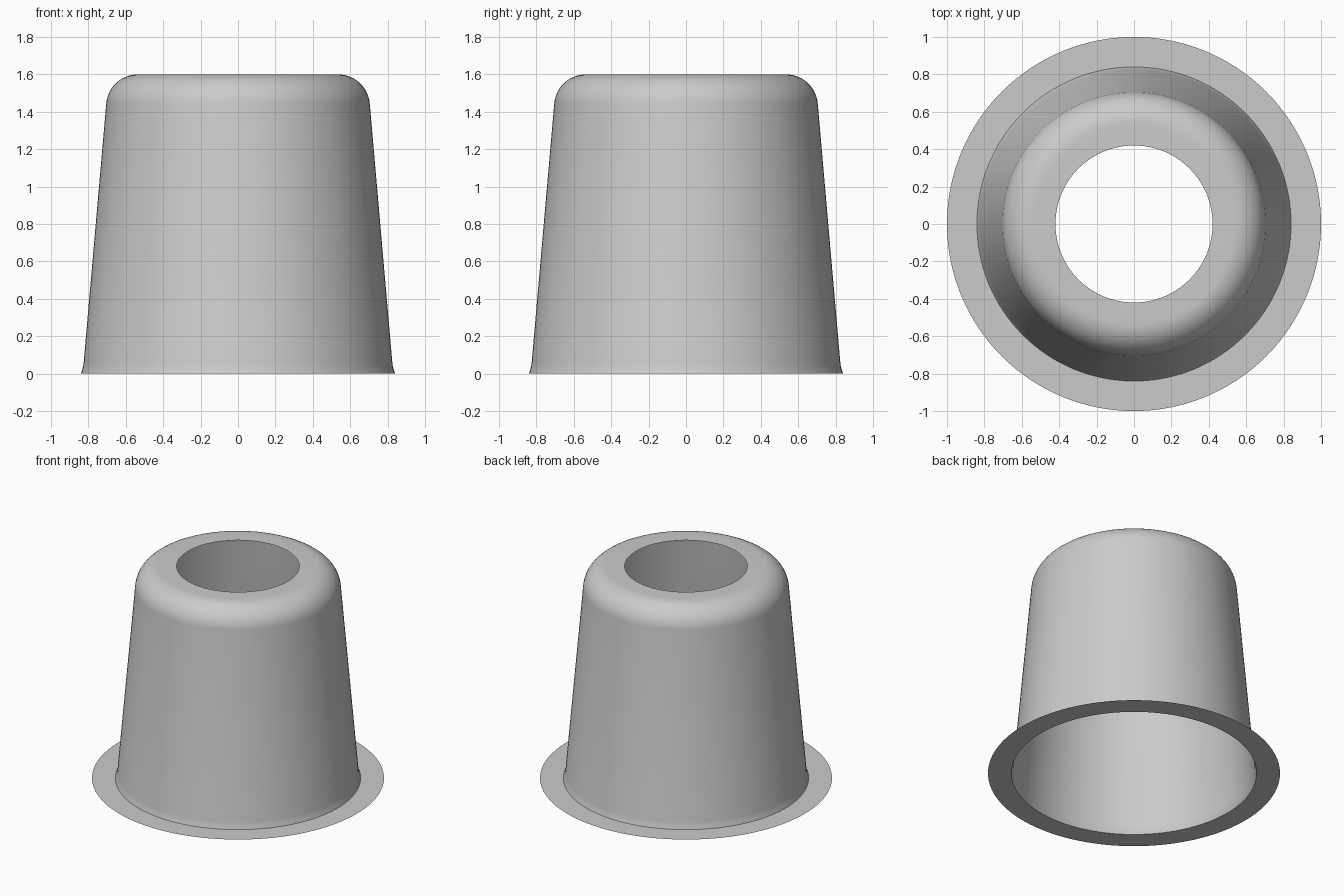
import bpy
import bmesh
import math

cube = bpy.data.objects.get("Cube")
if cube:
    bpy.data.objects.remove(cube, do_unlink=True)

SEGMENTS = 128

# Plain grey material
grey = bpy.data.materials.new("plain_grey")
grey.use_nodes = True
colour = (0.6, 0.6, 0.6, 1.0)
grey.diffuse_color = colour
grey.node_tree.nodes["Principled BSDF"].inputs["Base Color"].default_value = colour


def lathe(name, profile):
    """Spin an open (radius, height) profile around z into a thin shell."""
    bm = bmesh.new()
    verts = [bm.verts.new((r, 0, z)) for r, z in profile]
    edges = [bm.edges.new(pair) for pair in zip(verts, verts[1:])]
    bmesh.ops.spin(bm, geom=verts + edges, cent=(0, 0, 0), axis=(0, 0, 1),
                   angle=math.tau, steps=SEGMENTS, use_merge=True)
    bmesh.ops.remove_doubles(bm, verts=bm.verts, dist=0.0001)
    # Point every face outward or upward
    bm.normal_update()
    for face in bm.faces:
        c = face.calc_center_median()
        n = face.normal
        if n.x * c.x + n.y * c.y + n.z < 0:
            face.normal_flip()
    mesh = bpy.data.meshes.new(name)
    bm.to_mesh(mesh)
    bm.free()
    mesh.materials.append(grey)
    obj = bpy.data.objects.new(name, mesh)
    bpy.context.collection.objects.link(obj)
    bpy.ops.object.select_all(action="DESELECT")
    obj.select_set(True)
    bpy.context.view_layer.objects.active = obj
    bpy.ops.object.shade_smooth_by_angle(angle=math.radians(35))
    return obj


# Tapered wall with a flared foot, rounded shoulder and open top
tilt = math.radians(5)
shoulder_r, centre_r, centre_z = 0.17, 0.535, 1.43
shoulder = []
for i in range(13):
    a = tilt + (math.pi / 2 - tilt) * i / 12
    shoulder.append((centre_r + shoulder_r * math.cos(a),
                     centre_z + shoulder_r * math.sin(a)))
foot = [(0.84, 0), (0.832, 0.025), (0.826, 0.05)]
lathe("cup_body", foot + shoulder + [(0.42, 1.6)])

# Flat paper-thin flange around the foot
lathe("base_flange", [(0.84, 0), (1.0, 0)])
